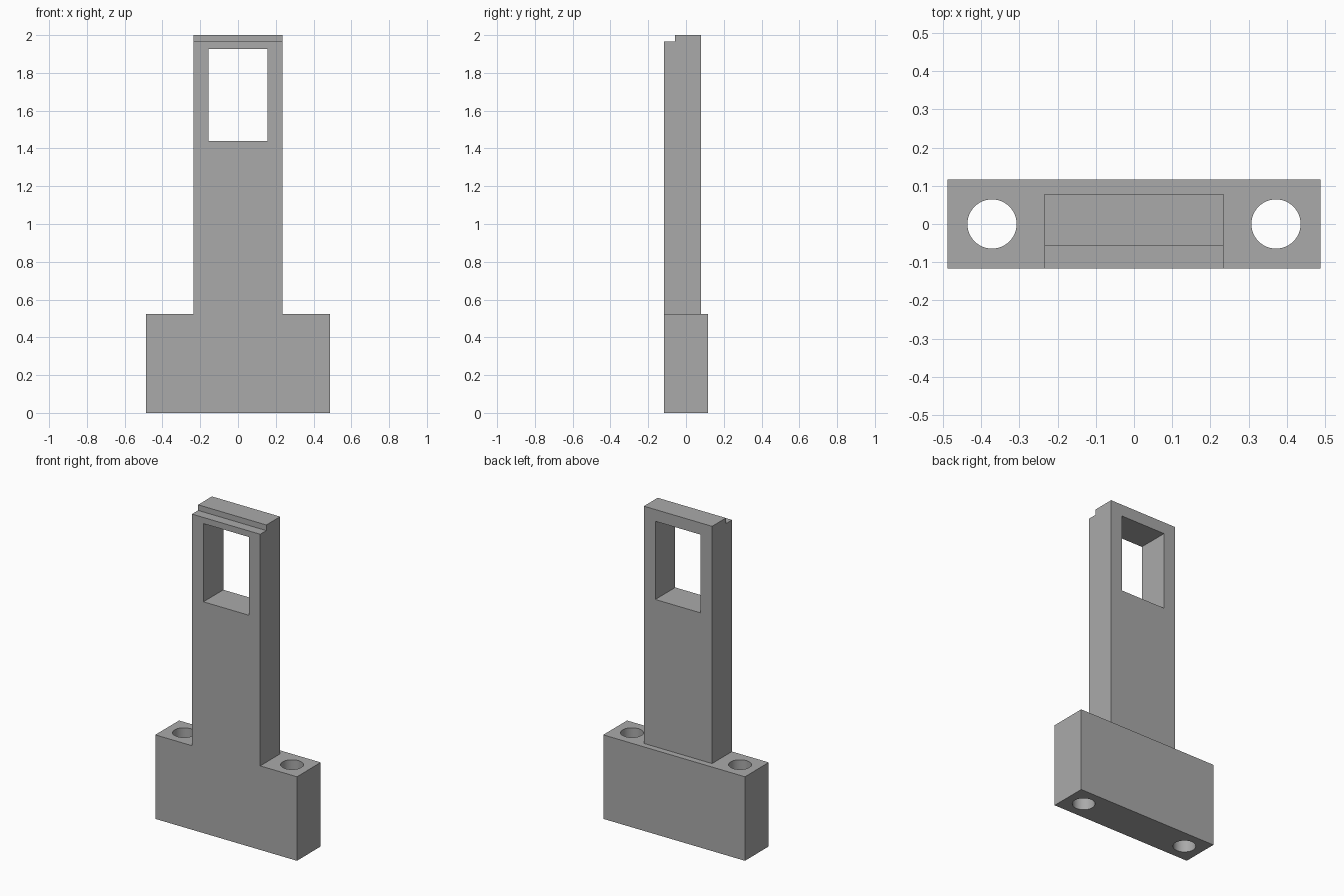
import bpy
import bmesh
import math
from mathutils import Vector

if "Cube" in bpy.data.objects:
    bpy.data.objects.remove(bpy.data.objects["Cube"], do_unlink=True)

# Main dimensions
HALF_WIDTH, HALF_DEPTH, BASE_TOP = 0.488, 0.117, 0.523
STEM_HALF, STEM_BACK, HEIGHT = 0.235, 0.079, 2.0
STEP_Y, STEP_Z = -0.057, 1.965

grey = bpy.data.materials.new("plain grey")
grey.use_nodes = True
grey.diffuse_color = (0.4, 0.4, 0.4, 1)
grey.node_tree.nodes["Principled BSDF"].inputs["Base Color"].default_value = (0.4, 0.4, 0.4, 1)


def finish(name, bm):
    bmesh.ops.recalc_face_normals(bm, faces=bm.faces)
    mesh = bpy.data.meshes.new(name)
    bm.to_mesh(mesh)
    bm.free()
    mesh.materials.append(grey)
    obj = bpy.data.objects.new(name, mesh)
    bpy.context.collection.objects.link(obj)
    return obj


def prism(name, profile, half_width):
    """Extrude a (y, z) side profile across x."""
    bm = bmesh.new()
    face = bm.faces.new([bm.verts.new((-half_width, y, z)) for y, z in profile])
    new = bmesh.ops.extrude_face_region(bm, geom=[face])["geom"]
    bmesh.ops.translate(bm, vec=(2 * half_width, 0, 0),
                        verts=[v for v in new if isinstance(v, bmesh.types.BMVert)])
    return finish(name, bm)


def rect(y0, y1, z0, z1):
    return [(y0, z0), (y1, z0), (y1, z1), (y0, z1)]


def cylinder(name, x, radius):
    bm = bmesh.new()
    bmesh.ops.create_cone(bm, cap_ends=True, segments=48, radius1=radius,
                          radius2=radius, depth=1.0)
    bmesh.ops.translate(bm, vec=Vector((x, 0, BASE_TOP / 2)), verts=bm.verts)
    return finish(name, bm)


def combine(target, tool, operation):
    mod = target.modifiers.new(tool.name, "BOOLEAN")
    mod.operation, mod.solver, mod.object = operation, "EXACT", tool
    bpy.context.view_layer.objects.active = target
    bpy.ops.object.modifier_apply(modifier=mod.name)
    bpy.data.objects.remove(tool, do_unlink=True)


# Base block and upright with the stepped top edge, flush at the front
bracket = prism("bracket", rect(-HALF_DEPTH, HALF_DEPTH, 0, BASE_TOP), HALF_WIDTH)
stem = prism("upright", [(-HALF_DEPTH, BASE_TOP / 2), (STEM_BACK, BASE_TOP / 2),
                         (STEM_BACK, HEIGHT), (STEP_Y, HEIGHT),
                         (STEP_Y, STEP_Z), (-HALF_DEPTH, STEP_Z)], STEM_HALF)
combine(bracket, stem, "UNION")

# Rectangular window through the upright
combine(bracket, prism("window_cutter", rect(-0.5, 0.5, 1.44, 1.927), 0.156), "DIFFERENCE")

# Vertical bolt holes through the base
for side in (-1, 1):
    combine(bracket, cylinder("hole_cutter", side * 0.372, 0.0645), "DIFFERENCE")

# Smooth hole walls, sharp edges elsewhere
bpy.ops.object.select_all(action="DESELECT")
bracket.select_set(True)
bpy.context.view_layer.objects.active = bracket
bpy.ops.object.shade_smooth_by_angle(angle=math.radians(30))
